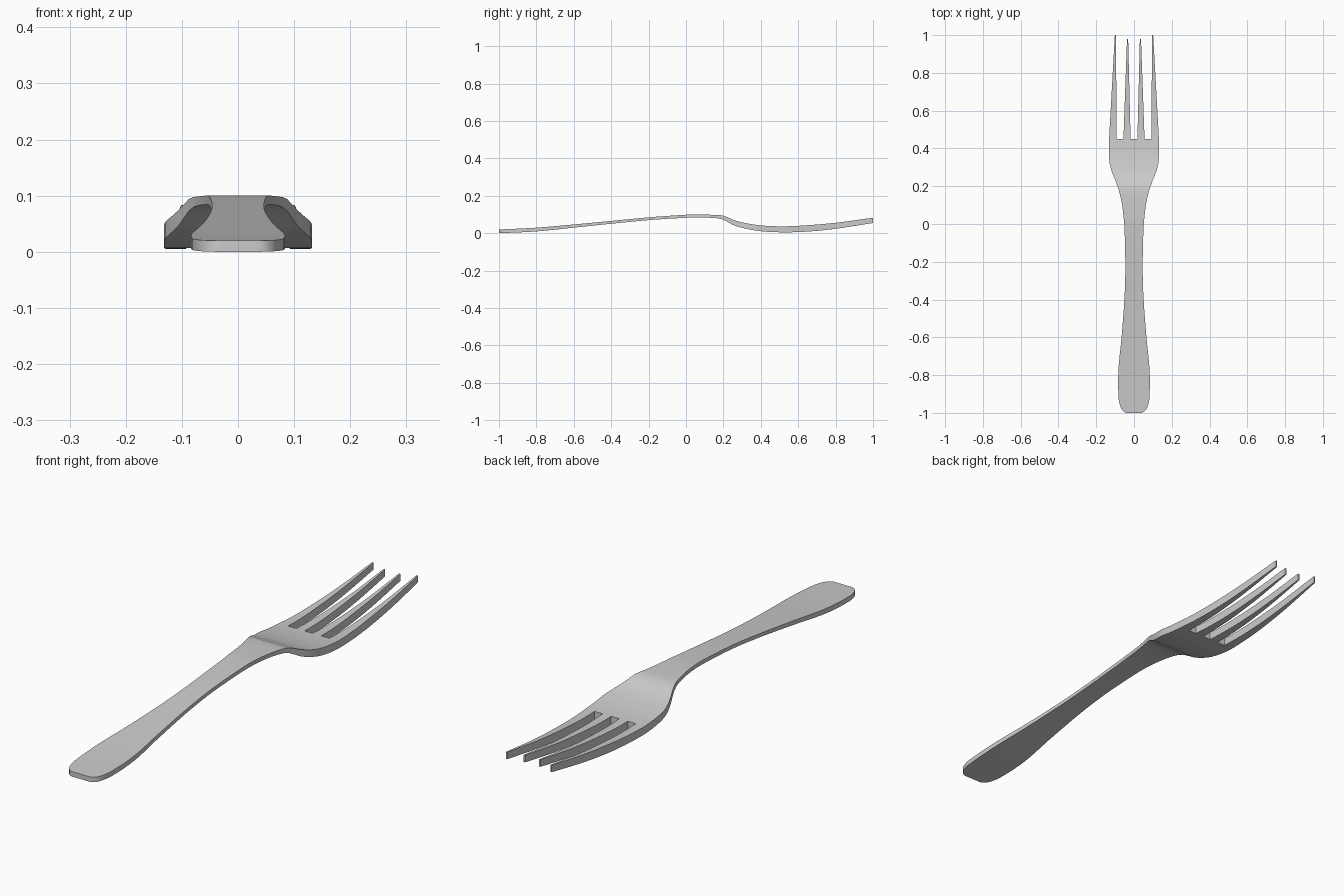
import bpy, bmesh

if "Cube" in bpy.data.objects:
    bpy.data.objects.remove(bpy.data.objects["Cube"])


def curve(pts, y):
    """Smooth interpolation through (y, value) points."""
    n = len(pts)
    y = min(max(y, pts[0][0]), pts[-1][0])
    i = next(k for k in range(n - 1) if y <= pts[k + 1][0])

    def slope(k):
        a, b = pts[max(k - 1, 0)], pts[min(k + 1, n - 1)]
        return (b[1] - a[1]) / (b[0] - a[0])
    (y0, v0), (y1, v1) = pts[i], pts[i + 1]
    h = y1 - y0
    t = (y - y0) / h
    return ((2*t**3 - 3*t*t + 1) * v0 + (t**3 - 2*t*t + t) * h * slope(i)
            + (3*t*t - 2*t**3) * v1 + (t**3 - t*t) * h * slope(i + 1))


# Side profile: upper and lower surface heights along the length
TOP = [(-1, .02), (-.8, .030), (-.6, .047), (-.4, .066), (-.2, .085), (0, .099), (.06, .1),
       (.16, .098), (.2, .094), (.25, .073), (.3, .058), (.4, .042), (.52, .037),
       (.65, .043), (.8, .056), (1, .083)]
LOW = [(-1, 0), (-.8, .010), (-.6, .030), (-.4, .051), (-.2, .070), (0, .083), (.06, .084),
       (.16, .081), (.2, .073), (.25, .045), (.3, .029), (.4, .011), (.52, .005),
       (.65, .009), (.8, .024), (1, .055)]
# Half width of handle, neck and head
WIDTH = [(-.93, .081), (-.85, .084), (-.75, .081), (-.6, .066), (-.4, .051), (-.25, .046),
         (-.1, .048), (0, .052), (.1, .063), (.17, .078), (.22, .095), (.27, .115),
         (.32, .129), (.37, .132), (.45, .132)]
END = [(-1, .040), (-.995, .053), (-.985, .063), (-.97, .071), (-.95, .077)]

BASE_Y = .45
COLS = [-.132, -.092, -.056, -.018, .018, .056, .092, .132]
# tip centre and tip y for each tine
TINES = [(-.0985, 1), (-.034, .98), (.034, .98), (.0985, 1)]

bm = bmesh.new()


def pair(x, y):
    return (bm.verts.new((x, y, curve(TOP, y))), bm.verts.new((x, y, curve(LOW, y))))


def skin(row_a, row_b):
    for i in range(len(row_a) - 1):
        q = (row_a[i], row_a[i + 1], row_b[i + 1], row_b[i])
        bm.faces.new([p[0] for p in q])
        bm.faces.new([p[1] for p in reversed(q)])


def wall(a, b):
    bm.faces.new((a[0], b[0], b[1], a[1]))


# Handle, neck and solid head
stations = list(END)
for i in range(56):
    y = -.93 + (BASE_Y + .93) * i / 55
    stations.append((y, curve(WIDTH, y)))
rows = [[pair(c / .132 * w, y) for c in COLS] for y, w in stations]
for a, b in zip(rows, rows[1:]):
    skin(a, b)
    wall(a[0], b[0])
    wall(a[-1], b[-1])
for i in range(7):
    wall(rows[0][i], rows[0][i + 1])

# Tapered tines
head = rows[-1]
for k, (tip_x, tip_y) in enumerate(TINES):
    last = head[2*k:2*k + 2]
    x0, x1 = COLS[2*k], COLS[2*k + 1]
    for s in range(1, 15):
        t = s / 14
        y = BASE_Y + (tip_y - BASE_Y) * t
        row = [pair(x0 + (tip_x - .003 - x0) * t, y), pair(x1 + (tip_x + .003 - x1) * t, y)]
        skin(last, row)
        wall(last[0], row[0])
        wall(last[1], row[1])
        last = row
    wall(*last)

# Slot ends between tines
for i in (1, 3, 5):
    wall(head[i], head[i + 1])

bmesh.ops.recalc_face_normals(bm, faces=bm.faces)
mesh = bpy.data.meshes.new("fork")
bm.to_mesh(mesh)
bm.free()
fork = bpy.data.objects.new("fork", mesh)
bpy.context.collection.objects.link(fork)
bpy.context.view_layer.objects.active = fork
fork.select_set(True)
bpy.ops.object.shade_smooth_by_angle(angle=.5)
